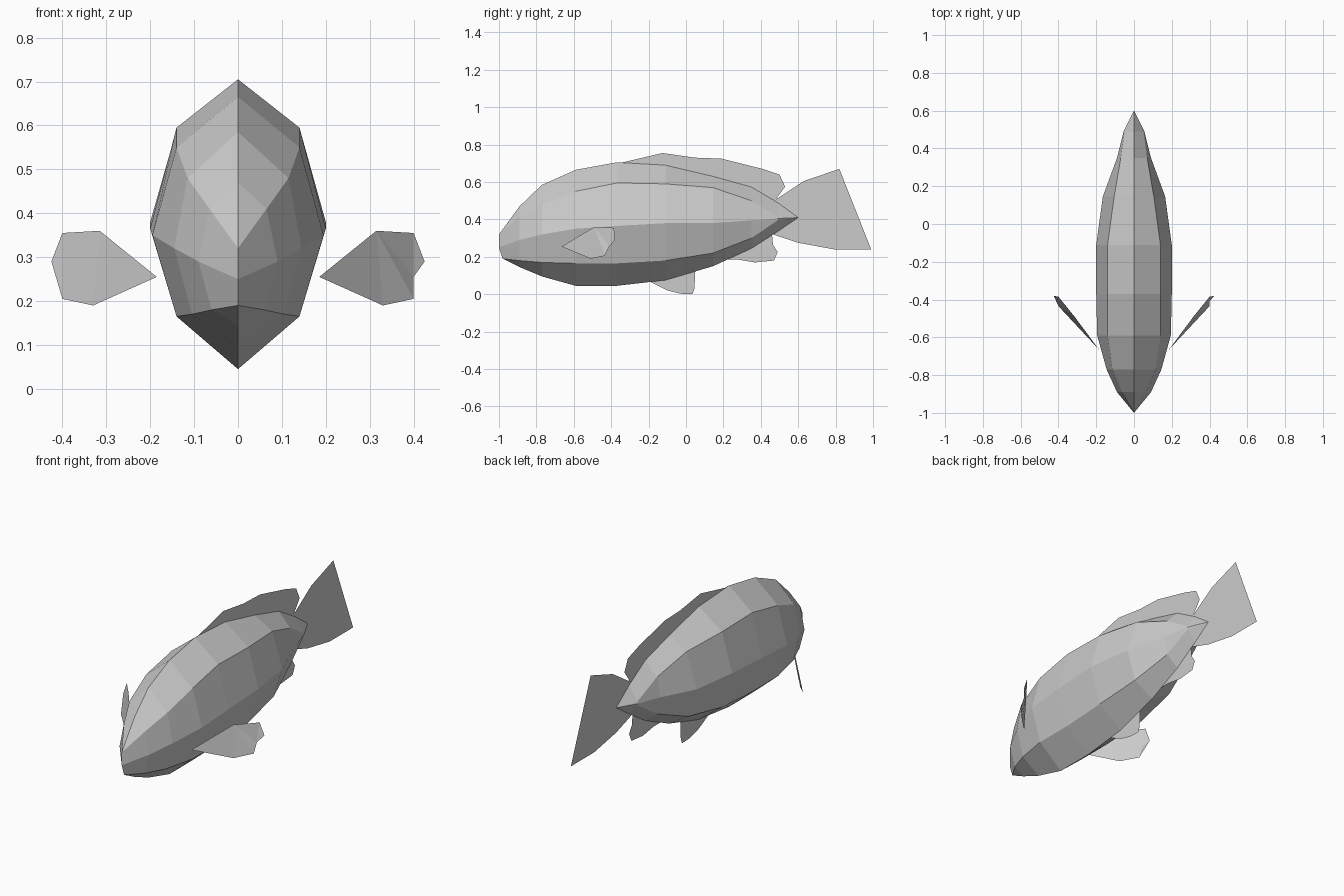
import bpy, bmesh


def make_object(name, bm):
    bmesh.ops.remove_doubles(bm, verts=bm.verts, dist=0.0005)
    bmesh.ops.recalc_face_normals(bm, faces=bm.faces)
    mesh = bpy.data.meshes.new(name)
    bm.to_mesh(mesh)
    bm.free()
    obj = bpy.data.objects.new(name, mesh)
    bpy.context.collection.objects.link(obj)
    return obj


def make_fin(name, points):
    """Paper-thin fin from its outline."""
    bm = bmesh.new()
    face = bm.faces.new([bm.verts.new(p) for p in points])
    bmesh.ops.triangulate(bm, faces=[face])
    return make_object(name, bm)


def centre_fin(name, outline):
    return make_fin(name, [(0, y, z) for y, z in outline])


# Body: eight-sided rings from nose to tail
# y, top z, upper (x, z), side (x, z), lower (x, z), bottom z
rings = [
    (-1.00, .32, (0, .32), (0, .25), (0, .19), .19),
    (-0.89, .47, (.065, .41), (.09, .29), (.06, .18), .145),
    (-0.77, .585, (.115, .48), (.145, .32), (.105, .17), .095),
    (-0.59, .665, (.14, .55), (.195, .35), (.14, .165), .045),
    (-0.37, .705, (.14, .595), (.20, .365), (.14, .165), .045),
    (-0.11, .69, (.14, .59), (.20, .38), (.14, .18), .075),
    (0.145, .63, (.105, .57), (.165, .38), (.115, .22), .15),
    (0.35, .573, (.07, .50), (.09, .395), (.07, .30), .245),
    (0.49, .49, (.05, .415), (.055, .405), (.05, .395), .335),
    (0.60, .41, (0, .41), (0, .41), (0, .41), .41),
]
bm = bmesh.new()
loops = []
for y, top, up, side, low, bottom in rings:
    half = [up, side, low]
    section = [(0, top)] + half + [(0, bottom)] + [(-x, z) for x, z in reversed(half)]
    loops.append([bm.verts.new((x, y, z)) for x, z in section])
for a, b in zip(loops, loops[1:]):
    for i in range(8):
        j = (i + 1) % 8
        bm.faces.new((a[i], a[j], b[j], b[i]))
# Pull the chin back under the lip
for v in loops[0][3:6]:
    v.co.y = -0.98
make_object("body", bm)

# Fins on the centre line
centre_fin("dorsal_fin", [(-.36, .70), (-.125, .755), (.05, .73), (.19, .725), (.41, .67),
                          (.50, .64), (.53, .575), (.475, .50), (.35, .56), (.145, .62), (-.11, .68)])
centre_fin("tail_fin", [(.47, .50), (.63, .605), (.82, .67), (.79, .47), (.83, .395), (.91, .32),
                        (.99, .24), (.79, .24), (.60, .275), (.45, .325)])
centre_fin("anal_fin", [(.20, .185), (.28, .185), (.37, .17), (.47, .18), (.49, .225),
                        (.465, .265), (.46, .32), (.35, .25)])
centre_fin("pelvic_fin", [(-.21, .075), (-.10, .02), (-.03, .003), (.035, 0), (.045, .03),
                          (.05, .13), (-.11, .08)])

# Pectoral fins swept out to each side
pectoral = [(.185, -.665, .255), (.315, -.49, .36), (.40, -.385, .355), (.425, -.38, .29),
            (.40, -.41, .255), (.40, -.435, .205), (.33, -.51, .19)]
for name, s in (("right_pectoral_fin", 1), ("left_pectoral_fin", -1)):
    make_fin(name, [(s * x, y, z) for x, y, z in pectoral])
